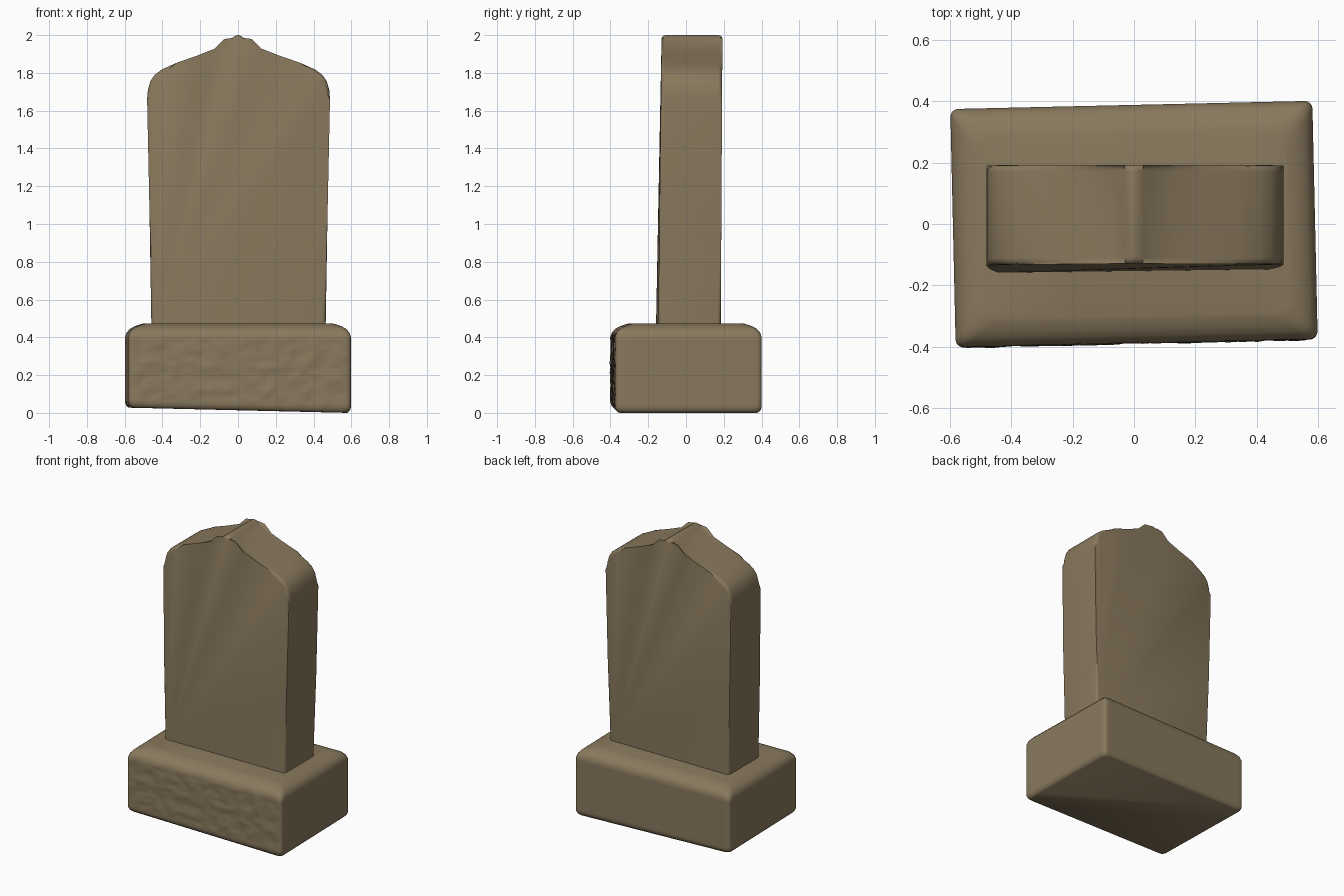
import bpy, bmesh, math
from mathutils import Vector, noise

if "Cube" in bpy.data.objects:
    bpy.data.objects.remove(bpy.data.objects["Cube"])

stone = bpy.data.materials.new("tan stone")
stone.diffuse_color = (0.25, 0.19, 0.11, 1)
stone.use_nodes = True
stone.node_tree.nodes["Principled BSDF"].inputs["Base Color"].default_value = stone.diffuse_color


def finish(bm, name, angle):
    bmesh.ops.recalc_face_normals(bm, faces=bm.faces)
    me = bpy.data.meshes.new(name)
    bm.to_mesh(me)
    bm.free()
    me.materials.append(stone)
    ob = bpy.data.objects.new(name, me)
    bpy.context.collection.objects.link(ob)
    bpy.ops.object.select_all(action='DESELECT')
    ob.select_set(True)
    bpy.context.view_layer.objects.active = ob
    bpy.ops.object.shade_smooth_by_angle(angle=math.radians(angle))
    return ob


def ring(hx, hy, r, nx=60, ny=16, nc=4):
    """Rounded rectangle, counter-clockwise from the front left."""
    corners = [(hx - r, -hy + r, -90, nx), (hx - r, hy - r, 0, ny),
               (-hx + r, hy - r, 90, nx), (-hx + r, -hy + r, 180, ny)]
    pts = []
    for i, (cx, cy, a0, _) in enumerate(corners):
        for k in range(nc + 1):
            a = math.radians(a0 + 90 * k / nc)
            pts.append(Vector((cx + r * math.cos(a), cy + r * math.sin(a), 0)))
        # straight run to the next corner
        nxt = corners[(i + 1) % 4]
        a = math.radians(nxt[2])
        end = Vector((nxt[0] + r * math.cos(a), nxt[1] + r * math.sin(a), 0))
        n = nxt[3]
        start = pts[-1].copy()
        pts += [start.lerp(end, k / n) for k in range(1, n)]
    return pts


# Plinth: stacked rounded rectangles, rough-hewn front, eased top edge
levels = [(0.0, 0.018), (0.012, 0.006), (0.03, 0.0)]
levels += [(0.03 + 0.37 * k / 24, 0.0) for k in range(1, 25)]
levels += [(0.425, 0.008), (0.445, 0.025), (0.459, 0.05), (0.468, 0.075), (0.472, 0.09)]
bm = bmesh.new()
rows = []
turn = math.radians(1.3)
for z, inset in levels:
    row = []
    for p in ring(0.59 - inset, 0.388 - inset, 0.025 + 0.25 * inset):
        x, y = p.x, p.y
        if y < -0.36 and 0.02 < z < 0.42:
            fade = min(1, (0.59 - abs(x)) / 0.06, (z - 0.02) / 0.05, (0.42 - z) / 0.05)
            q = Vector((x, 0, z))
            y += fade * (0.006 * noise.noise(q * 14) + 0.004 * noise.noise(q * 32))
        # slightly uneven underside
        zz = z + max(0, 1 - z / 0.4) * (0.014 - 0.014 * x / 0.59)
        row.append(bm.verts.new((x * math.cos(turn) - y * math.sin(turn),
                                 x * math.sin(turn) + y * math.cos(turn), zz)))
    rows.append(row)
for a, b in zip(rows, rows[1:]):
    for i in range(len(a)):
        j = (i + 1) % len(a)
        bm.faces.new((a[i], a[j], b[j], b[i]))
bm.faces.new(rows[0][::-1])
bm.faces.new(rows[-1])
finish(bm, "plinth", 50)

# Headstone: ogee-topped profile, tapering slightly in depth towards the top
half = [(0.464, 0.45), (0.474, 1.05), (0.487, 1.66), (0.483, 1.71), (0.470, 1.755),
        (0.448, 1.788), (0.41, 1.817), (0.33, 1.853), (0.22, 1.891), (0.125, 1.928),
        (0.06, 1.961), (0.03, 1.985), (0.012, 1.998)]
outline = half + [(0.0, 2.0)] + [(-x * 0.988, z) for x, z in reversed(half)]
bm = bmesh.new()
front, back = [], []
for x, z in outline:
    t = (z - 0.47) / 1.53
    front.append(bm.verts.new((x, -0.153 + 0.024 * t - 0.006 * x / 0.48 * (t - 1), z)))
    back.append(bm.verts.new((x, 0.184 + 0.009 * t, z)))
bm.faces.new(front)
bm.faces.new(back[::-1])
for i in range(len(front)):
    j = (i + 1) % len(front)
    bm.faces.new((front[i], back[i], back[j], front[j]))
# round the outline edges of the front and back faces
edges = [e for e in bm.edges
         if (e.verts[0].co.y < 0) == (e.verts[1].co.y < 0)
         and max(v.co.z for v in e.verts) > 0.46]
bmesh.ops.bevel(bm, geom=edges, offset=0.022, segments=4, profile=0.5, affect='EDGES')
finish(bm, "headstone", 40)
